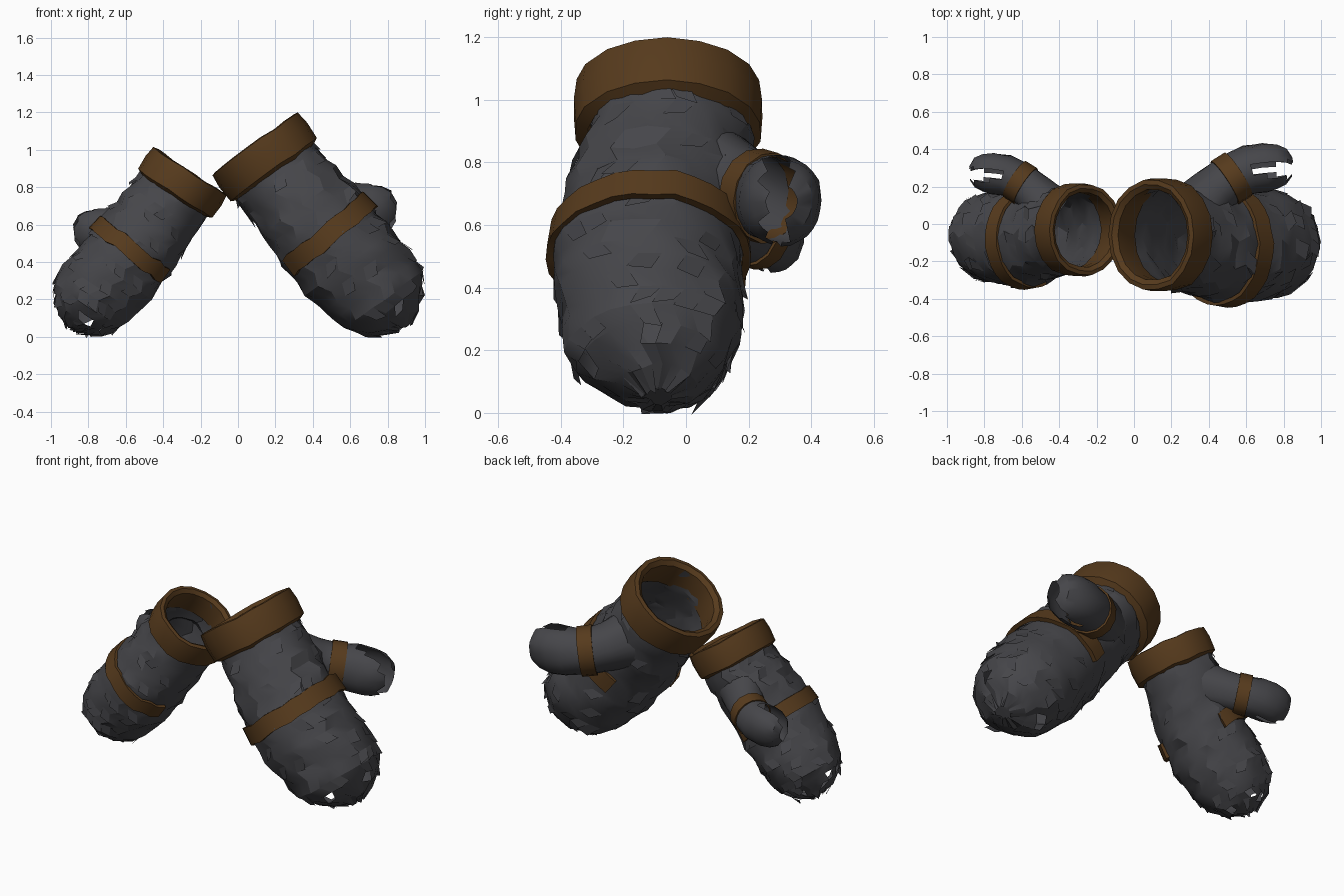
import bpy, bmesh, math, random
from mathutils import Vector, noise

random.seed(4)
cube = bpy.data.objects.get("Cube")
if cube:
    bpy.data.objects.remove(cube, do_unlink=True)


def make_material(name, rgb):
    m = bpy.data.materials.new(name)
    m.use_nodes = True
    m.diffuse_color = (*rgb, 1)
    m.node_tree.nodes["Principled BSDF"].inputs["Base Color"].default_value = (*rgb, 1)
    return m


HIDE = make_material("dark grey hide", (0.061, 0.061, 0.068))
LEATHER = make_material("brown leather", (0.094, 0.043, 0.012))

# Hand sections: distance along, y centre, outward centre, outward radius, y radius
SECTIONS = [
    (0.03, 0.00, 0.00, 0.245, 0.250), (0.20, 0.00, 0.00, 0.255, 0.260),
    (0.40, -0.03, 0.01, 0.270, 0.285), (0.60, -0.06, 0.02, 0.285, 0.300),
    (0.80, -0.06, 0.035, 0.288, 0.305), (0.98, -0.05, 0.055, 0.280, 0.290),
    (1.09, -0.05, 0.065, 0.255, 0.260), (1.18, -0.04, 0.065, 0.200, 0.200),
    (1.24, -0.03, 0.065, 0.120, 0.120), (1.26, -0.03, 0.065, 0.040, 0.045)]

# Thumb path: along, outward, y, radius
THUMB = [(0.37, 0.03, 0.13, 0.160), (0.46, 0.085, 0.23, 0.132),
         (0.54, 0.145, 0.31, 0.122), (0.605, 0.225, 0.35, 0.132),
         (0.655, 0.285, 0.362, 0.132), (0.695, 0.335, 0.365, 0.122),
         (0.725, 0.375, 0.365, 0.098), (0.745, 0.40, 0.365, 0.05)]


def section_at(a):
    for p, q in zip(SECTIONS, SECTIONS[1:]):
        if a <= q[0]:
            f = (a - p[0]) / (q[0] - p[0])
            return [s + (t - s) * f for s, t in zip(p, q)]
    return SECTIONS[-1]


def surface_point(a, angle, lift=0.0):
    _, cy, cu, ru, ry = section_at(a)
    return Vector((a, cu + (ru + lift) * math.cos(angle), cy + (ry + lift) * math.sin(angle)))


def skin(rings, loop=False, caps=""):
    """Join equal closed rings of points into a skin."""
    bm = bmesh.new()
    vs = [[bm.verts.new(p) for p in ring] for ring in rings]
    pairs = list(zip(vs, vs[1:])) + ([(vs[-1], vs[0])] if loop else [])
    for r, s in pairs:
        for i in range(len(r)):
            j = (i + 1) % len(r)
            bm.faces.new((r[i], r[j], s[j], s[i]))
    if "start" in caps:
        bm.faces.new(vs[0])
    if "end" in caps:
        bm.faces.new(vs[-1])
    bmesh.ops.recalc_face_normals(bm, faces=bm.faces[:])
    return bm


def finish(bm, name, material, place, angle=35):
    for v in bm.verts:
        v.co = place(v.co)
    bmesh.ops.recalc_face_normals(bm, faces=bm.faces[:])
    me = bpy.data.meshes.new(name)
    bm.to_mesh(me)
    bm.free()
    me.materials.append(material)
    ob = bpy.data.objects.new(name, me)
    bpy.context.collection.objects.link(ob)
    bpy.ops.object.select_all(action='DESELECT')
    ob.select_set(True)
    bpy.context.view_layer.objects.active = ob
    bpy.ops.object.shade_smooth_by_angle(angle=math.radians(angle))


def roughen(bm, lump, jitter):
    bm.normal_update()
    moves = [v.normal * (lump * noise.noise(v.co * 9) + random.uniform(-jitter, jitter))
             for v in bm.verts]
    for v, m in zip(bm.verts, moves):
        v.co += m


def add_flaps(bm):
    """Ragged scraps of hide lifted along one edge, denser towards the fingertips."""
    bm.normal_update()
    for f in list(bm.faces):
        c = f.calc_center_median()
        chance = 0.12 + 0.25 * max(0, c.x - 0.5)
        if c.y < -0.12:
            chance *= 0.3
        if random.random() < chance and len(f.verts) == 4:
            a, b, e, g = [v.co for v in f.verts]
            lift = f.normal * random.uniform(0.008, 0.02)
            slide = Vector((random.uniform(-0.02, 0.02), 0, 0))
            points = (a, b, e + lift + slide, g + lift * random.random())
            bm.faces.new([bm.verts.new(p) for p in points])


def ring_turns(n):
    return [2 * math.pi * i / n for i in range(n)]


def thumb_rings(path, n, lift=0.0):
    rings = []
    for i, p in enumerate(path):
        before, after = path[max(i - 1, 0)], path[min(i + 1, len(path) - 1)]
        t = (Vector(after[:3]) - Vector(before[:3])).normalized()
        e1 = (Vector((0, 0, 1)) - t * t.z).normalized()
        e2 = t.cross(e1)
        r = p[3] + lift
        rings.append([Vector(p[:3]) + e1 * r * math.cos(k) + e2 * r * 1.08 * math.sin(k)
                      for k in ring_turns(n)])
    return rings


def in_split(c):
    """Wedge running back from the thumb tip."""
    reach = 0.54 * c.x + 0.84 * c.y
    return reach > 0.54 and abs(c.z - 0.35) < 0.018 + 0.12 * (reach - 0.54)


def mitten(side, sign, origin, scale, tilt):
    d = Vector((sign * math.sin(tilt), 0, -math.cos(tilt)))
    n = Vector((sign * math.cos(tilt), 0, math.sin(tilt)))

    def place(p):
        return Vector(origin) + scale * (d * p.x + n * p.y + Vector((0, p.z, 0)))

    # Hand, open at the wrist, with worn gaps near the fingertips
    steps = [0.03 + 0.066 * i for i in range(17)] + [1.14, 1.19, 1.235, 1.26]
    bm = skin([[surface_point(a, k + 0.13 * (i % 2)) for k in ring_turns(24)]
               for i, a in enumerate(steps)], caps="end")
    roughen(bm, 0.018, 0.01)
    add_flaps(bm)
    worn = [f for f in bm.faces if len(f.verts) == 4
            and 1.13 < f.calc_center_median().x < 1.22 and random.random() < 0.12]
    bmesh.ops.delete(bm, geom=worn, context='FACES_ONLY')
    finish(bm, side + "_hand", HIDE, place, 22)

    # Thumb with a split tip
    bm = skin(thumb_rings(THUMB, 28), caps="end")
    split = [f for f in bm.faces if in_split(f.calc_center_median())]
    bmesh.ops.delete(bm, geom=split, context='FACES')
    roughen(bm, 0.01, 0.002)
    finish(bm, side + "_thumb", HIDE, place)

    # Cuff: a thick rolled ring
    profile = [(0.0, 0.262), (0.005, 0.287), (0.08, 0.296), (0.175, 0.29),
               (0.195, 0.25), (0.09, 0.235), (0.02, 0.235)]
    rings = []
    for k in ring_turns(18):
        w = random.uniform(-0.008, 0.008)
        rings.append([Vector((a + w, (r - 0.004) * math.cos(k), (r + 0.008 + w) * math.sin(k)))
                      for a, r in profile])
    finish(skin(rings, loop=True), side + "_cuff", LEATHER, place)

    # Hand strap, slanting down to the palm and left open across it
    rings = []
    for i in range(23):
        k = math.radians(-152 + 262 * i / 22)
        mid = 0.632 - 0.022 * math.cos(k) + random.uniform(-0.01, 0.01)
        rings.append([surface_point(mid + s * 0.053, k, lift)
                      for s, lift in ((-1, 0), (-1, 0.02), (1, 0.026), (1, 0))])
    finish(skin(rings, caps="start end"), side + "_hand_strap", LEATHER, place)

    # Thumb strap
    inner = [(0.512, 0.122, 0.28, 0.126), (0.565, 0.174, 0.327, 0.125)]
    outer = thumb_rings(inner, 14, 0.012)
    inside = thumb_rings(inner, 14, 0.001)
    finish(skin([outer[0], outer[1], inside[1], inside[0]], loop=True),
           side + "_thumb_strap", LEATHER, place)


mitten("left", 1, (0.085, -0.06, 1.04), 1.0, math.radians(36))
mitten("right", -1, (-0.257, -0.03, 0.885), 0.83, math.radians(34))
